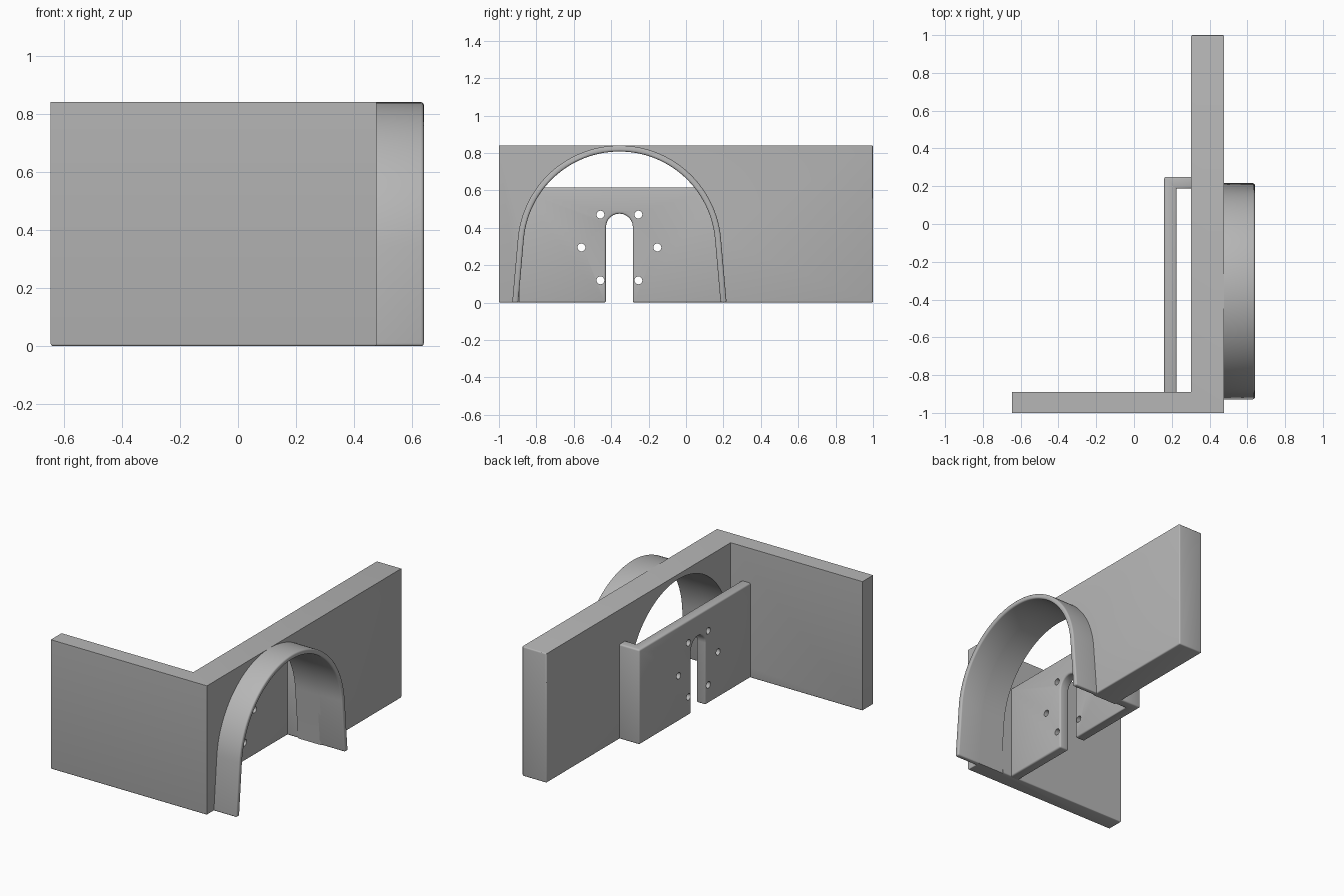
import bpy
import bmesh
from math import sin, cos, radians

cube = bpy.data.objects.get("Cube")
if cube:
    bpy.data.objects.remove(cube, do_unlink=True)

grey = bpy.data.materials.new("plain grey")
grey.use_nodes = True
COLOUR = (0.47, 0.47, 0.47, 1)
grey.diffuse_color = COLOUR
grey.node_tree.nodes["Principled BSDF"].inputs["Base Color"].default_value = COLOUR

MID_Y, MID_Z = -0.356, 0.295      # centre of arch and hole circle
HEIGHT = 0.84
FLARE = radians(5)                # outward lean of the arch legs


def prism(name, outline, lo, hi, axis):
    """Extrude a 2D outline along x (outline in yz) or z (outline in xy)."""
    def place(p, h):
        return (h, p[0], p[1]) if axis == "x" else (p[0], p[1], h)
    bm = bmesh.new()
    base = [bm.verts.new(place(p, lo)) for p in outline]
    face = bm.faces.new(base)
    top = bmesh.ops.extrude_face_region(bm, geom=[face])["geom"]
    shift = (hi - lo, 0, 0) if axis == "x" else (0, 0, hi - lo)
    bmesh.ops.translate(bm, vec=shift,
                        verts=[v for v in top if isinstance(v, bmesh.types.BMVert)])
    bmesh.ops.recalc_face_normals(bm, faces=bm.faces)
    mesh = bpy.data.meshes.new(name)
    bm.to_mesh(mesh)
    bm.free()
    mesh.materials.append(grey)
    obj = bpy.data.objects.new(name, mesh)
    bpy.context.collection.objects.link(obj)
    return obj


def activate(obj):
    bpy.ops.object.select_all(action="DESELECT")
    obj.select_set(True)
    bpy.context.view_layer.objects.active = obj


def cut(obj, cutter):
    """Subtract the cutter, then discard it."""
    activate(obj)
    mod = obj.modifiers.new("cut", "BOOLEAN")
    mod.operation = "DIFFERENCE"
    mod.solver = "EXACT"
    mod.object = cutter
    bpy.ops.object.modifier_apply(modifier=mod.name)
    bpy.data.objects.remove(cutter, do_unlink=True)


def round_edges(obj, width, rule):
    """Round the sharp outer edges whose two ends satisfy the rule."""
    bm = bmesh.new()
    bm.from_mesh(obj.data)
    edges = [e for e in bm.edges
             if e.is_manifold and e.is_convex and e.calc_face_angle() > 0.7
             and all(rule(v.co) for v in e.verts)]
    bmesh.ops.bevel(bm, geom=edges, offset=width, segments=3, profile=0.5,
                    affect="EDGES", clamp_overlap=True)
    bm.to_mesh(obj.data)
    bm.free()


def smooth(obj):
    activate(obj)
    bpy.ops.object.shade_smooth_by_angle(angle=radians(35))


def arch_line(radius, bottom=0.0, steps=56):
    """Semicircle running into two straight, slightly flared legs."""
    foot = (radius + (MID_Z - bottom) * sin(FLARE)) / cos(FLARE)
    pts = [(MID_Y + foot, bottom)]
    for i in range(steps + 1):
        a = FLARE + (radians(180) - 2 * FLARE) * i / steps
        pts.append((MID_Y + radius * cos(a), MID_Z + radius * sin(a)))
    return pts + [(MID_Y - foot, bottom)]


def disc(y, z, radius, steps=24):
    return [(y + radius * cos(radians(360 * i / steps)),
             z + radius * sin(radians(360 * i / steps))) for i in range(steps)]


OUTER, INNER = HEIGHT - MID_Z, 0.513

# L-shaped wall with the arched opening
walls = prism("corner_walls", [(-0.645, -1), (0.477, -1), (0.477, 1), (0.302, 1),
                               (0.302, -0.89), (-0.645, -0.89)], 0, HEIGHT, "z")
round_edges(walls, 0.008, lambda p: p.z < 0.001 or p.y > 0.999)
cut(walls, prism("opening_cutter", arch_line(INNER, -0.1), 0.29, 0.6, "x"))
smooth(walls)

# Arched hood standing out from the wall
hood = prism("arch_hood", arch_line(OUTER) + arch_line(INNER)[::-1], 0.46, 0.64, "x")
round_edges(hood, 0.01, lambda p: p.x > 0.63 or p.z < 0.001)
smooth(hood)

# Mounting plate with its return flange
plate = prism("mounting_plate", [(0.16, -0.91), (0.226, -0.91), (0.226, 0.187),
                                 (0.32, 0.187), (0.32, 0.25), (0.16, 0.25)],
              0, 0.615, "z")

# Round-topped slot
R = 0.072
slot = [(MID_Y + R, -0.1)]
slot += [(MID_Y + R * cos(radians(15 * i)), 0.404 + R * sin(radians(15 * i)))
         for i in range(13)]
slot.append((MID_Y - R, -0.1))
cut(plate, prism("slot_cutter", slot, 0.1, 0.28, "x"))
round_edges(plate, 0.01, lambda p: True)

# Ring of six screw holes
for k in range(6):
    a = radians(60 * k)
    hole = disc(MID_Y + 0.203 * cos(a), MID_Z + 0.203 * sin(a), 0.021)
    cut(plate, prism("hole_cutter", hole, 0.1, 0.28, "x"))
smooth(plate)
